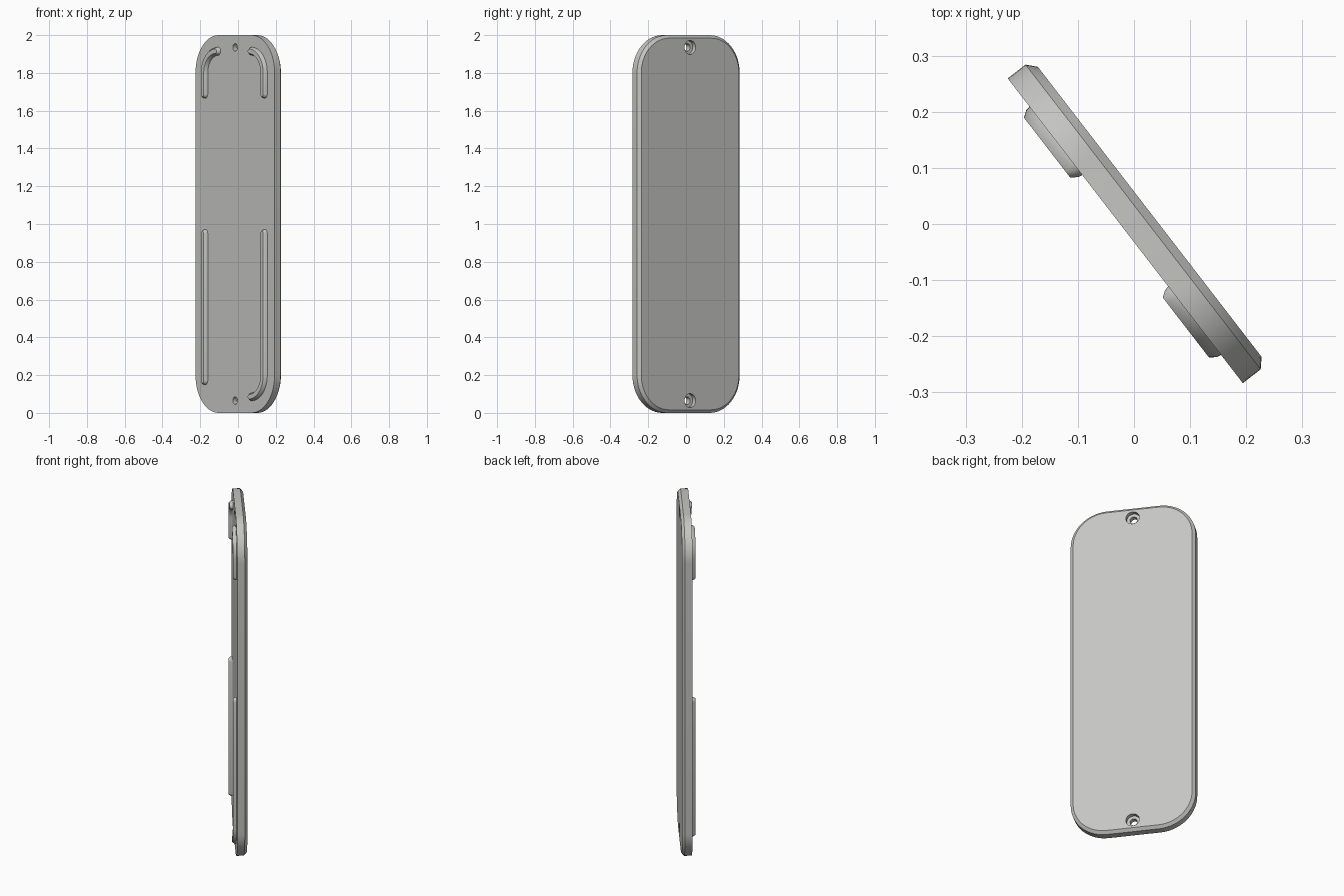
import bpy, bmesh, math
from mathutils import Vector

if "Cube" in bpy.data.objects:
    bpy.data.objects.remove(bpy.data.objects["Cube"])

TURN = math.radians(-52.35)      # plate is turned about the vertical axis
HALF_W, R = 0.343, 0.2           # half width and corner radius
CX = HALF_W - R                  # corner centre, across
RIB_R = 0.115                    # rib arcs share the corner centres

grey = bpy.data.materials.new("light grey")
grey.diffuse_color = (0.56, 0.56, 0.54, 1)
grey.use_nodes = True
grey.node_tree.nodes["Principled BSDF"].inputs["Base Color"].default_value = grey.diffuse_color


def loft(name, rings):
    """Solid through matching rings of (x, y, z) points, capped at both ends."""
    bm = bmesh.new()
    vs = [[bm.verts.new(p) for p in ring] for ring in rings]
    n = len(vs[0])
    for a, b in zip(vs, vs[1:]):
        for i in range(n):
            j = (i + 1) % n
            bm.faces.new((a[i], a[j], b[j], b[i]))
    bm.faces.new(vs[0][::-1])
    bm.faces.new(vs[-1])
    bmesh.ops.recalc_face_normals(bm, faces=bm.faces)
    me = bpy.data.meshes.new(name)
    bm.to_mesh(me)
    bm.free()
    me.materials.append(grey)
    ob = bpy.data.objects.new(name, me)
    ob.rotation_euler.z = TURN
    bpy.context.collection.objects.link(ob)
    return ob


def smooth(ob):
    bpy.ops.object.select_all(action='DESELECT')
    ob.select_set(True)
    bpy.context.view_layer.objects.active = ob
    bpy.ops.object.shade_smooth_by_angle(angle=math.radians(25))


def arc(cx, cz, r, a0, a1, n=14):
    return [(cx + r * math.cos(math.radians(a0 + (a1 - a0) * i / n)),
             cz + r * math.sin(math.radians(a0 + (a1 - a0) * i / n))) for i in range(n + 1)]


def rounded_plate(y, inset):
    r = R - inset
    pts = (arc(CX, 2 - R, r, 0, 90) + arc(-CX, 2 - R, r, 90, 180)
           + arc(-CX, R, r, 180, 270) + arc(CX, R, r, 270, 360))
    return [(x, y, z) for x, z in pts]


def circle(z0, r, y):
    return [(x, y, z) for x, z in arc(0, z0, r, 0, 360, 32)[:-1]]


def slot(path, w, y):
    """Outline of a path thickened by w on each side, with round ends."""
    p = [Vector(q) for q in path]
    t = [(p[min(i + 1, len(p) - 1)] - p[max(i - 1, 0)]).normalized() for i in range(len(p))]
    left = [a + Vector((-d.y, d.x)) * w for a, d in zip(p, t)]
    right = [a - Vector((-d.y, d.x)) * w for a, d in zip(p, t)]

    def cap(c, d):
        a = math.degrees(math.atan2(d.y, d.x))
        return [Vector(q) for q in arc(c.x, c.y, w, a + 90, a - 90, 8)[1:-1]]
    pts = left + cap(p[-1], t[-1]) + right[::-1] + cap(p[0], -t[0])
    return [(q.x, y, q.y) for q in pts]


# Plate with a bevelled back edge
plate = loft("plate", [rounded_plate(-0.0197, 0), rounded_plate(0.0205, 0),
                       rounded_plate(0.0354, 0.0166)])

# Counterbored screw holes near both ends
for z in (0.065, 1.935):
    cutter = loft("hole_cutter", [circle(z, 0.02, -0.1), circle(z, 0.02, 0.01),
                                  circle(z, 0.037, 0.01), circle(z, 0.037, 0.1)])
    cutter.hide_render = True
    mod = plate.modifiers.new("hole", 'BOOLEAN')
    mod.operation, mod.solver, mod.object = 'DIFFERENCE', 'EXACT', cutter
    bpy.context.view_layer.update()
    bpy.context.view_layer.objects.active = plate
    bpy.ops.object.modifier_apply(modifier=mod.name)
    bpy.data.objects.remove(cutter)
smooth(plate)

# Raised ribs on the front: straight runs, some bending round a corner
X = CX + RIB_R
ribs = {
    "upper_left_rib": [(-X, 1.687)] + arc(-CX, 2 - R, RIB_R, 180, 92),
    "upper_right_rib": [(X, 1.687)] + arc(CX, 2 - R, RIB_R, 0, 88),
    "lower_left_rib": [(-X, 0.17), (-X, 0.95)],
    "lower_right_rib": [(X, 0.95)] + arc(CX, R, RIB_R, 0, -88),
}
for name, path in ribs.items():
    smooth(loft(name, [slot(path, 0.022, -0.018), slot(path, 0.020, -0.028),
                       slot(path, 0.012, -0.0395)]))
